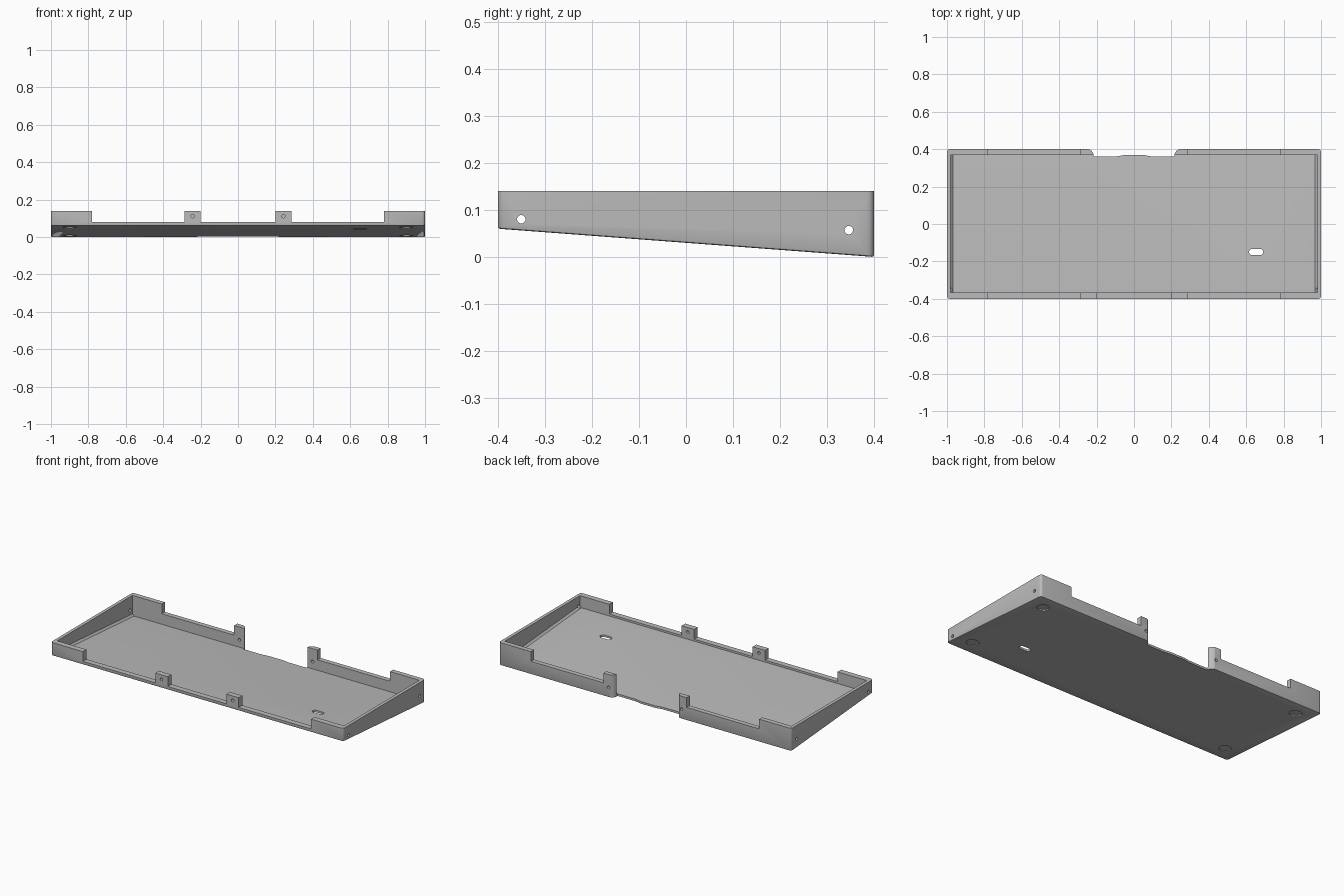
import bpy, bmesh, math
from mathutils import Matrix, Vector

cube = bpy.data.objects.get("Cube")
if cube:
    bpy.data.objects.remove(cube, do_unlink=True)

grey = bpy.data.materials.new("light grey")
grey.use_nodes = True
colour = (0.5, 0.5, 0.5, 1)
grey.diffuse_color = colour
grey.node_tree.nodes["Principled BSDF"].inputs["Base Color"].default_value = colour

TOP, RIM = 0.14, 0.08          # full wall height and lowered rim height
HALF_X, HALF_Y = 1.0, 0.4


def underside(y):
    return 0.03 - 0.07 * y + 0.002 * (y < -HALF_Y + 0.02)


def make_object(name, bm):
    bmesh.ops.recalc_face_normals(bm, faces=bm.faces)
    mesh = bpy.data.meshes.new(name)
    bm.to_mesh(mesh)
    bm.free()
    obj = bpy.data.objects.new(name, mesh)
    bpy.context.collection.objects.link(obj)
    return obj


def prism(points, direction):
    """Extrude a closed outline of 3D points along a direction."""
    bm = bmesh.new()
    face = bm.faces.new([bm.verts.new(p) for p in points])
    new = bmesh.ops.extrude_face_region(bm, geom=[face])["geom"]
    bmesh.ops.translate(bm, vec=direction,
                        verts=[g for g in new if isinstance(g, bmesh.types.BMVert)])
    return bm


def block(x0, x1, y0, y1, z0, z1):
    return prism([(x0, y0, z0), (x1, y0, z0), (x1, y1, z0), (x0, y1, z0)], (0, 0, z1 - z0))


def drill(centre, axis, radius, depth):
    bm = bmesh.new()
    turn = Vector((0, 0, 1)).rotation_difference(Vector(axis)).to_matrix().to_4x4()
    bmesh.ops.create_cone(bm, cap_ends=True, segments=24, radius1=radius, radius2=radius,
                          depth=depth, matrix=Matrix.Translation(centre) @ turn)
    return bm


def arc(cx, cy, r, a0, a1, steps=8):
    angles = [math.radians(a0 + (a1 - a0) * i / steps) for i in range(steps + 1)]
    return [(cx + r * math.cos(a), cy + r * math.sin(a)) for a in angles]


# Wedge shaped tray with rounded corners and a softened lower edge
bm = prism([(-HALF_X, -HALF_Y, 0.06), (-HALF_X, HALF_Y, 0),
            (-HALF_X, HALF_Y, TOP), (-HALF_X, -HALF_Y, TOP)], (2 * HALF_X, 0, 0))
upright = [e for e in bm.edges
           if abs((e.verts[0].co - e.verts[1].co).normalized().z) > 0.9]
bmesh.ops.bevel(bm, geom=upright, offset=0.015, segments=4, profile=0.5, affect='EDGES')
bm.normal_update()
lower = [e for e in bm.edges if all(v.co.z < 0.1 for v in e.verts)]
bmesh.ops.bevel(bm, geom=lower, offset=0.005, segments=2, profile=0.5, affect='EDGES')
tray = make_object("keyboard_tray", bm)

cutters = []

# Inner cavity: sloped floor, flat front ledge, chamfers along the sides
bm = prism([(-0.98, -0.365, 0.3), (-0.98, -0.365, 0.068), (-0.98, -0.345, 0.068),
            (-0.98, 0.37, 0.015), (-0.98, 0.37, 0.3)], (1.96, 0, 0))
sides = [e for e in bm.edges if all(v.co.z < 0.1 for v in e.verts)
         and abs(e.verts[0].co.x - e.verts[1].co.x) < 0.01]
bmesh.ops.bevel(bm, geom=sides, offset=0.011, segments=1, affect='EDGES')
cutters.append(bm)

# Lowered rims between the corners and the tabs
cutters.append(block(-0.2, 0.2, -0.5, -0.3, RIM, 0.3))
for s in (-1, 1):
    x0, x1 = sorted((s * 0.285, s * 0.78))
    cutters.append(block(x0, x1, -0.5, 0.5, RIM, 0.3))

# Rear opening with rounded tab edges and a wavy floor lip
half_lip = [(0.05, 0.369), (0.09, 0.362), (0.17, 0.361)]
right = half_lip + arc(0.255, 0.362, 0.04, 180, 90) + [(0.255, 0.5)]
outline = [(-x, y) for x, y in reversed(right)] + right
cutters.append(prism([(x, y, -0.1) for x, y in outline], (0, 0, 0.5)))

# Cable slot in the floor
slot = arc(0.673, -0.15, 0.017, -90, 90) + arc(0.632, -0.15, 0.017, 90, 270)
cutters.append(prism([(x, y, -0.1) for x, y in slot], (0, 0, 0.4)))

# Screw holes and round foot recesses
for s in (-1, 1):
    cutters.append(drill((s * 0.243, -0.38, 0.112), (0, 1, 0), 0.009, 0.1))
    cutters.append(drill((s * 0.25, 0.39, 0.06), (0, 1, 0), 0.009, 0.1))
    cutters.append(drill((s, -0.35, 0.08), (1, 0, 0), 0.009, 0.1))
    cutters.append(drill((s, 0.346, 0.057), (1, 0, 0), 0.009, 0.1))
    for y in (-0.3, 0.3):
        cutters.append(drill((s * 0.9, y, underside(y) - 0.02), (0, 0.07, 1), 0.036, 0.052))

helpers = []
for i, bm in enumerate(cutters):
    cutter = make_object("cutter", bm)
    cutter.hide_render = True
    helpers.append(cutter)
    mod = tray.modifiers.new("cut", 'BOOLEAN')
    mod.operation = 'DIFFERENCE'
    mod.solver = 'EXACT'
    mod.object = cutter

# Bake the cuts and remove the helpers
depsgraph = bpy.context.evaluated_depsgraph_get()
baked = bpy.data.meshes.new_from_object(tray.evaluated_get(depsgraph))
tray.modifiers.clear()
tray.data = baked
for cutter in helpers:
    bpy.data.objects.remove(cutter, do_unlink=True)
baked.materials.clear()
baked.materials.append(grey)

bpy.ops.object.select_all(action='DESELECT')
tray.select_set(True)
bpy.context.view_layer.objects.active = tray
bpy.ops.object.shade_smooth_by_angle(angle=math.radians(30))
